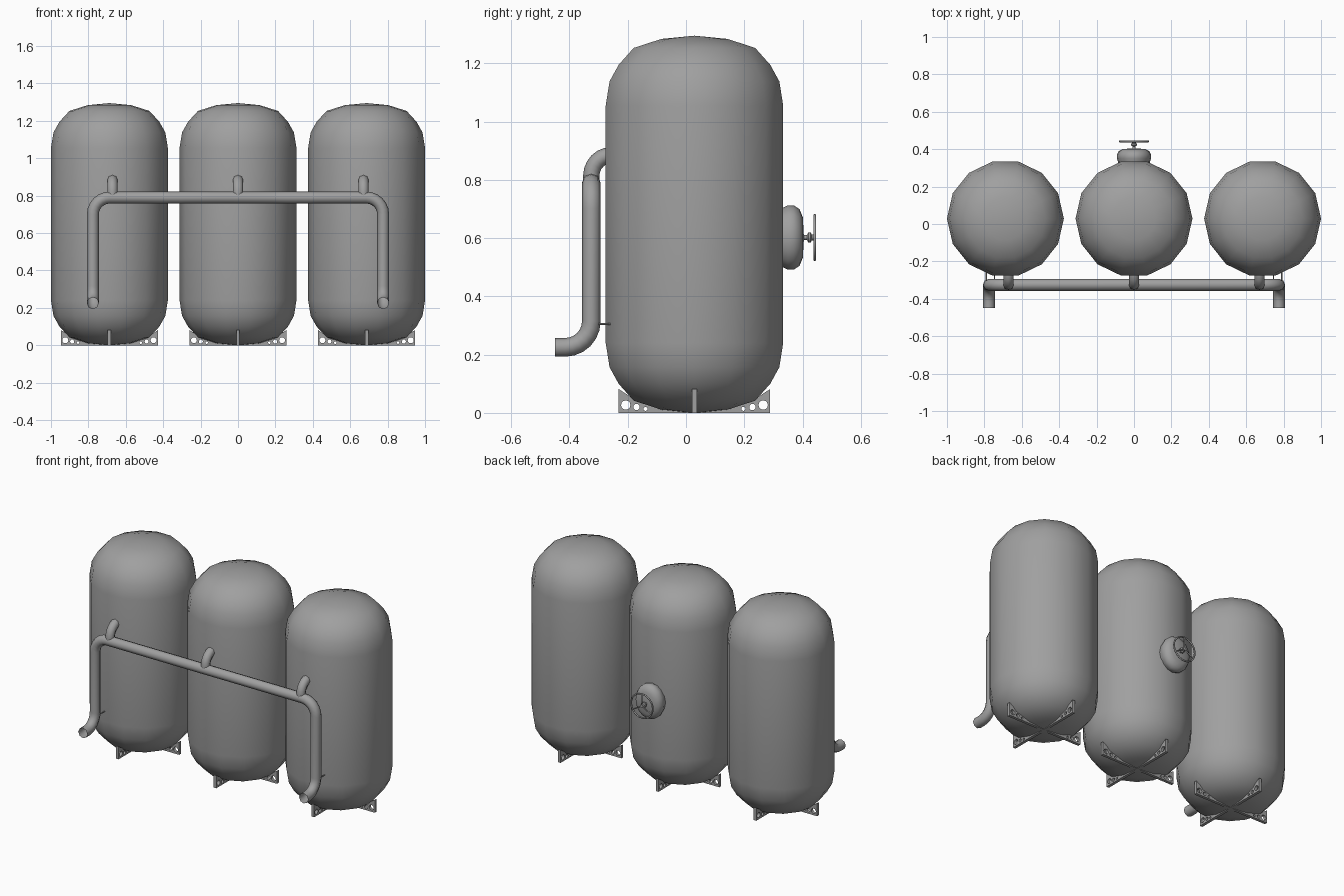
import bpy, bmesh
from math import sin, cos, pi, radians
from mathutils import Vector

if "Cube" in bpy.data.objects:
    bpy.data.objects.remove(bpy.data.objects["Cube"])

GREY = (0.35, 0.35, 0.35, 1)
steel = bpy.data.materials.new("grey_steel")
steel.use_nodes = True
steel.diffuse_color = GREY
steel.node_tree.nodes["Principled BSDF"].inputs["Base Color"].default_value = GREY


def finish(ob, angle=50):
    """Turn the object into a shaded mesh with the steel material."""
    bpy.ops.object.select_all(action='DESELECT')
    ob.select_set(True)
    bpy.context.view_layer.objects.active = ob
    if ob.type != 'MESH':
        bpy.ops.object.convert(target='MESH')
        ob = bpy.context.object
    ob.data.materials.clear()
    ob.data.materials.append(steel)
    bpy.ops.object.shade_smooth_by_angle(angle=radians(angle))
    return ob


def lathe(name, profile, sides, loc=(0, 0, 0), rot=(0, 0, 0), scale=(1, 1, 1)):
    """Revolve (radius, height) points, listed upwards, about z."""
    bm = bmesh.new()
    rings = []
    for r, z in profile:
        n = sides if r > 0 else 1
        rings.append([bm.verts.new((r * cos(2 * pi * i / sides),
                                    r * sin(2 * pi * i / sides), z)) for i in range(n)])
    for low, up in zip(rings, rings[1:]):
        for i in range(sides):
            j = (i + 1) % sides
            loop = [low[i % len(low)], low[j % len(low)], up[j % len(up)], up[i % len(up)]]
            bm.faces.new(list(dict.fromkeys(loop)))
    mesh = bpy.data.meshes.new(name)
    bm.to_mesh(mesh)
    bm.free()
    ob = bpy.data.objects.new(name, mesh)
    bpy.context.collection.objects.link(ob)
    ob.location, ob.rotation_euler, ob.scale = loc, rot, scale
    return finish(ob)


def tube(name, corners, radius, bend=0.0, steps=6, caps=False):
    """Round pipe through the corners, each inner corner a smooth right-angle bend."""
    pts = [Vector(c) for c in corners]
    path = [pts[0]]
    for a, b, c in zip(pts, pts[1:], pts[2:]):
        u, v = (a - b).normalized(), (c - b).normalized()
        for k in range(steps + 1):
            t = pi / 2 * k / steps
            path.append(b + u * bend * (1 - sin(t)) + v * bend * (1 - cos(t)))
    path.append(pts[-1])
    curve = bpy.data.curves.new(name, 'CURVE')
    curve.dimensions = '3D'
    curve.bevel_depth = radius
    curve.bevel_resolution = 2
    curve.use_fill_caps = caps
    spline = curve.splines.new('POLY')
    spline.points.add(len(path) - 1)
    for p, co in zip(spline.points, path):
        p.co = (*co, 1)
    ob = bpy.data.objects.new(name, curve)
    bpy.context.collection.objects.link(ob)
    return finish(ob)


def foot_plate(name, loc, turn):
    """Upright plate under a tank, pierced by shrinking round holes at both ends."""
    half = [(0.26, 0), (0.26, 0.082), (0.214, 0.052), (0.116, 0.022), (0, 0.01)]
    outlines = [half + [(-x, z) for x, z in half[-2::-1]]]
    for x, z, r in [(0.236, 0.027, 0.016), (0.199, 0.02, 0.011), (0.168, 0.014, 0.007)]:
        for s in (-1, 1):
            outlines.append([(s * x + r * cos(pi * i / 6), z + r * sin(pi * i / 6))
                             for i in range(12)])
    curve = bpy.data.curves.new(name, 'CURVE')
    curve.dimensions = '2D'
    curve.fill_mode = 'BOTH'
    curve.extrude = 0.009
    for line in outlines:
        spline = curve.splines.new('POLY')
        spline.points.add(len(line) - 1)
        spline.use_cyclic_u = True
        for p, (x, z) in zip(spline.points, line):
            p.co = (x, z, 0, 1)
    ob = bpy.data.objects.new(name, curve)
    bpy.context.collection.objects.link(ob)
    ob.location = loc
    ob.rotation_euler = (pi / 2, 0, turn)
    finish(ob, 35)


# Three tanks with domed ends, each on two crossed foot plates
TANK_Y, HEIGHT = 0.029, 1.295
dome = [(0, 0), (0.116, 0.011), (0.214, 0.042), (0.267, 0.1), (0.299, 0.157), (0.3125, 0.24)]
shell = dome + [(r, HEIGHT - z) for r, z in reversed(dome)]
for side, x in (("right", -0.6875), ("middle", 0), ("left", 0.6875)):
    lathe(side + "_tank", shell, 14, (x, TANK_Y, 0))
    foot_plate(side + "_foot_across", (x, TANK_Y, 0), 0)
    foot_plate(side + "_foot_along", (x, TANK_Y, 0), pi / 2)

# Main pipe: outlet, riser, header, riser, outlet
PIPE_X, PIPE_Y, PIPE_Z, OUT_Z = 0.776, -0.325, 0.79, 0.225
half = [(PIPE_X, -0.45, OUT_Z), (PIPE_X, PIPE_Y, OUT_Z), (PIPE_X, PIPE_Y, PIPE_Z)]
tube("main_pipe", half + [(-x, y, z) for x, y, z in reversed(half)], 0.032, 0.09)

# Short elbows joining the header to the tanks
for side, x in (("right", -0.671), ("middle", 0), ("left", 0.671)):
    tube(side + "_elbow", [(x, PIPE_Y, PIPE_Z), (x, PIPE_Y, 0.885), (x, -0.22, 0.885)],
         0.028, 0.07)

# Thin pins holding the risers to the outer tanks
for side, s in (("right", -1), ("left", 1)):
    for n, x in (("inner", 0.745), ("outer", 0.79)):
        tube(side + "_" + n + "_pin", [(s * x, -0.32, 0.305), (s * x, -0.258, 0.305)],
             0.003, caps=True)

# Hatch on the back of the middle tank
VALVE_Z, WHEEL_Y, WHEEL_R = 0.602, 0.442, 0.076
back = (-pi / 2, 0, 0)
lathe("hatch", [(0.083, 0.30), (0.086, 0.335), (0.092, 0.35), (0.092, 0.37),
                (0.081, 0.39), (0.058, 0.401), (0, 0.405)],
      16, (0, 0, VALVE_Z), back, (1, 1.2, 1))

# Hand wheel with stem, collar and spokes
lathe("wheel_stem", [(0.008, 0.395), (0.008, 0.415), (0.017, 0.42), (0.017, 0.428),
                     (0.01, 0.432), (0.01, 0.447), (0, 0.447)], 12, (0, 0, VALVE_Z), back)
bpy.ops.mesh.primitive_torus_add(major_segments=24, minor_segments=8, major_radius=WHEEL_R,
                                 minor_radius=0.005, location=(0, WHEEL_Y, VALVE_Z),
                                 rotation=back)
rim = bpy.context.object
rim.name = "wheel_rim"
finish(rim)
for i in range(3):
    a = pi / 2 + 2 * pi * i / 3
    tube("wheel_spoke_%d" % (i + 1),
         [(0, WHEEL_Y, VALVE_Z),
          (WHEEL_R * cos(a), WHEEL_Y, VALVE_Z + WHEEL_R * sin(a))], 0.004)
